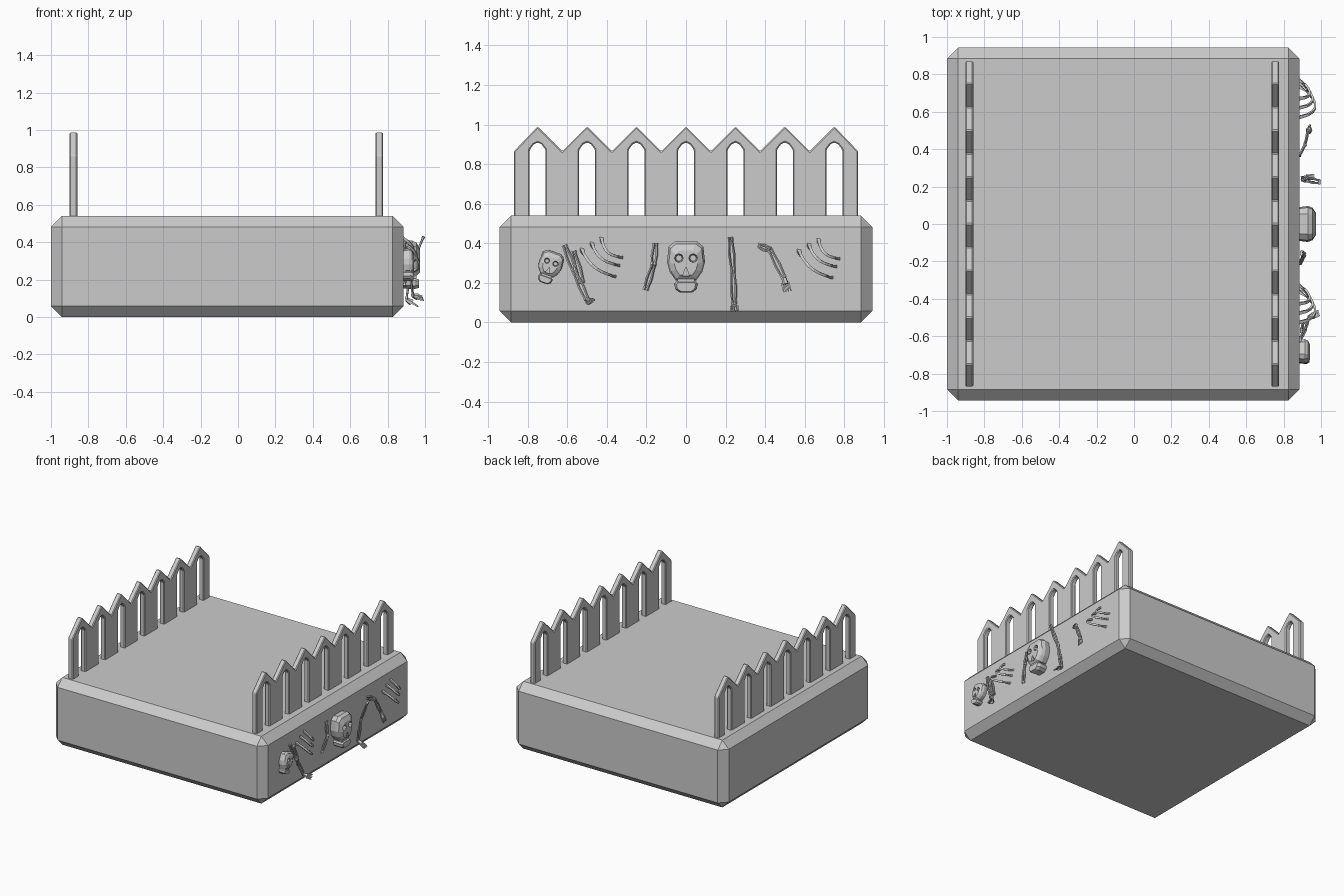
import bpy, bmesh
from math import sin, cos, pi, radians
from mathutils import Vector, Matrix

if "Cube" in bpy.data.objects:
    bpy.data.objects.remove(bpy.data.objects["Cube"])

WALL = 0.885


def finish(name, bm):
    bmesh.ops.recalc_face_normals(bm, faces=bm.faces)
    me = bpy.data.meshes.new(name)
    bm.to_mesh(me)
    bm.free()
    ob = bpy.data.objects.new(name, me)
    bpy.context.collection.objects.link(ob)
    return ob


def loft(bm, rings):
    """Skin a row of equal-sized rings and cap both ends."""
    loops = [[bm.verts.new(p) for p in r] for r in rings]
    n = len(loops[0])
    for a, b in zip(loops, loops[1:]):
        for i in range(n):
            j = (i + 1) % n
            bm.faces.new((a[i], a[j], b[j], b[i]))
    bm.faces.new(loops[0][::-1])
    bm.faces.new(loops[-1])


def tube(bm, pts, radii, sides=5, flat=1.0):
    pts = [Vector(p) for p in pts]
    rings = []
    for i, p in enumerate(pts):
        t = (pts[min(i + 1, len(pts) - 1)] - pts[max(i - 1, 0)]).normalized()
        ref = Vector((1, 0, 0)) if abs(t.x) < 0.8 else Vector((0, 0, 1))
        u = t.cross(ref).normalized()
        v = t.cross(u)
        rings.append([p + radii[i] * (u * cos(2 * pi * k / sides + pi / 4) +
                                      v * flat * sin(2 * pi * k / sides + pi / 4))
                      for k in range(sides)])
    loft(bm, rings)


# stone base with chamfered edges
bm = bmesh.new()
bmesh.ops.create_cube(bm, size=1, matrix=Matrix.Translation((-0.0575, 0, 0.27)) @
                      Matrix.Diagonal((1.885, 1.885, 0.54, 1)))
bmesh.ops.bevel(bm, geom=bm.edges[:], offset=0.058, segments=1, affect='EDGES')
finish("base_block", bm)

# gabled fences with pointed slots
top = [(-0.87, 0.865)]
for i in range(7):
    c = -0.75 + 0.25 * i
    top += [(c, 0.99), (c + (0.12 if i == 6 else 0.125), 0.865)]
bottom = [(0.87, 0.53)]
for i in reversed(range(7)):
    c = -0.75 + 0.25 * i
    bottom += [(c + 0.04, 0.53), (c + 0.04, 0.873), (c + 0.02, 0.9), (c, 0.91),
               (c - 0.02, 0.9), (c - 0.04, 0.873), (c - 0.04, 0.53)]
bottom.append((-0.87, 0.53))
for name, x in (("left_fence", -0.88), ("right_fence", 0.755)):
    bm = bmesh.new()
    loft(bm, [[(x + d, y, z) for y, z in top + bottom] for d in (-0.021, 0.021)])
    ob = finish(name, bm)
    b = ob.modifiers.new("bevel", 'BEVEL')
    b.width, b.segments, b.limit_method = 0.006, 1, 'ANGLE'


# skulls: local x is outward, origin at the middle of the face
def mirror_outline(half):
    return half + [(-y, z) for y, z in reversed(half)]


CRANIUM = mirror_outline([(0.055, 0.125), (0.088, 0.098), (0.096, 0.02),
                          (0.082, -0.03), (0.052, -0.072)])
JAW = mirror_outline([(0.05, -0.078), (0.06, -0.09), (0.054, -0.118), (0.03, -0.135)])


def skull(name, y, z, size, tilt):
    m = Matrix.Translation((WALL, y, z)) @ Matrix.Rotation(tilt, 4, 'X') @ Matrix.Scale(size, 4)

    def part(part_name, outline, steps, zc):
        b = bmesh.new()
        loft(b, [[m @ Vector((x, py * s, zc + (pz - zc) * s)) for py, pz in outline]
                 for x, s in steps])
        return finish(part_name, b)

    head = part(name, CRANIUM, [(-0.02, 0.92), (0.045, 1.0), (0.07, 0.9), (0.088, 0.62)], 0.0)
    part(name + "_jaw", JAW, [(-0.02, 0.9), (0.06, 1.0), (0.082, 0.8)], -0.105)
    part(name + "_teeth", mirror_outline([(0.045, -0.05), (0.04, -0.09)]),
         [(-0.02, 1.0), (0.07, 1.0)], -0.07)
    # eye and nose cutters
    b = bmesh.new()
    for s in (-1, 1):
        loft(b, [[m @ Vector((x, s * 0.036 + r * cos(2 * pi * k / 8), 0.04 + r * sin(2 * pi * k / 8)))
                  for k in range(8)] for x, r in ((0.045, 0.016), (0.12, 0.027))])
    loft(b, [[m @ Vector((x, py, pz)) for py, pz in ((-0.017, -0.05), (0.017, -0.05), (0, -0.004))]
             for x in (0.06, 0.12)])
    cut = finish(name + "_cutter", b)
    cut.hide_render = True
    cut.hide_viewport = True
    mod = head.modifiers.new("sockets", 'BOOLEAN')
    mod.operation, mod.solver, mod.object = 'DIFFERENCE', 'EXACT', cut


skull("large_skull", 0.0, 0.285, 1.0, 0)
skull("small_skull", -0.69, 0.28, 0.64, radians(-20))


# rib cages: three outward-bowed flat ribs each
def ribs(name, dy, dz):
    bm = bmesh.new()
    ends = [((-0.528, 0.369), (-0.361, 0.232)), ((-0.477, 0.40), (-0.341, 0.288)),
            ((-0.427, 0.424), (-0.326, 0.328))]
    for i, (a, b) in enumerate(ends):
        a, b = Vector((0, *a)), Vector((0, *b))
        pts = []
        for k in range(8):
            t = k / 7
            p = a.lerp(b, t) + Vector((0, dy - 0.02 * sin(pi * t), dz - 0.02 * sin(pi * t)))
            p.x = WALL - 0.005 + (0.09 - 0.015 * i) * sin(pi * t) ** 0.7
            pts.append(p)
        tube(bm, pts, [0.014] + [0.01] * 6 + [0.014], 4, 0.8)
    finish(name, bm)


ribs("left_ribs", 0, 0)
ribs("right_ribs", 1.097, -0.006)


# arm bones: pairs of knobbed strands along a path, with an optional hand
def arm(name, path, hand=None):
    bm = bmesh.new()
    path = [Vector(p) for p in path]
    for a, b in zip(path, path[1:]):
        d = (b - a).normalized()
        side = d.cross(Vector((1, 0, 0))).normalized() * 0.011
        for s in (-1, 1):
            tube(bm, [a + side * s * 0.6, a.lerp(b, 0.15) + side * s * 0.7,
                      a.lerp(b, 0.55) + side * s * 1.1, b - d * 0.02 + side * s * 0.8,
                      b + side * s * 0.6], [0.009, 0.006, 0.007, 0.006, 0.010])
    if hand:
        w, h = path[-1], Vector(hand)
        across = (h - w).cross(Vector((1, 0.0, 0.3))).normalized()
        tube(bm, [w, w.lerp(h, 0.45)], [0.012, 0.018], 6)
        for i in range(4):
            o = across * (i - 1.5) * 0.011
            tube(bm, [w.lerp(h, 0.35) + o, w.lerp(h, 0.8) + o * 1.1, h + o * 1.1],
                 [0.006, 0.006, 0.003], 4)
    finish(name, bm)


arm("arm_bone_far_left", [(0.89, -0.615, 0.39), (0.915, -0.565, 0.26), (0.935, -0.50, 0.115)],
    (0.99, -0.475, 0.10))
arm("crossed_bone_far_left", [(0.895, -0.57, 0.36), (0.905, -0.525, 0.20)])
arm("arm_bone_left", [(0.895, -0.155, 0.40), (0.912, -0.165, 0.29), (0.89, -0.205, 0.165)])
arm("arm_bone_middle", [(0.992, 0.225, 0.43), (0.925, 0.237, 0.27), (0.90, 0.242, 0.095)],
    (0.965, 0.245, 0.055))
arm("arm_bone_right", [(0.885, 0.365, 0.388), (0.915, 0.425, 0.367), (0.93, 0.495, 0.225)],
    (0.945, 0.513, 0.155))
